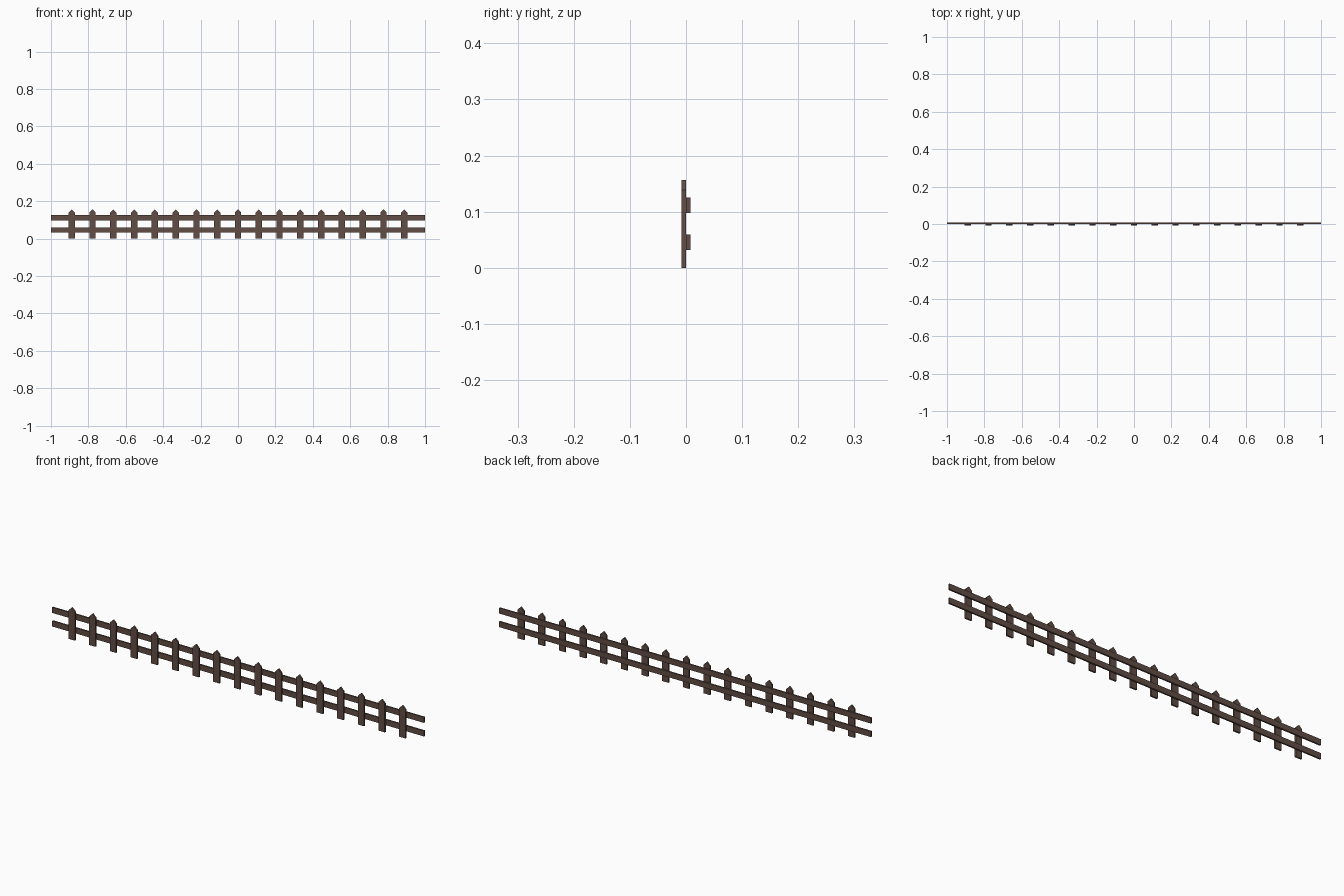
import bpy

if "Cube" in bpy.data.objects:
    bpy.data.objects.remove(bpy.data.objects["Cube"])

# Weathered brown wood
wood = bpy.data.materials.new("brown_wood")
wood.diffuse_color = (0.120, 0.075, 0.060, 1)
wood.use_nodes = True
wood.node_tree.nodes["Principled BSDF"].inputs["Base Color"].default_value = wood.diffuse_color


def extrude_profile(name, profile, y0, y1, x=0.0):
    """Extrude an x-z outline from y0 to y1."""
    n = len(profile)
    verts = [(px, y, pz) for y in (y0, y1) for px, pz in profile]
    faces = [tuple(range(n)), tuple(reversed(range(n, 2 * n)))]
    faces += [(i, i + n, (i + 1) % n + n, (i + 1) % n) for i in range(n)]
    mesh = bpy.data.meshes.new(name)
    mesh.from_pydata(verts, [], faces)
    mesh.materials.append(wood)
    obj = bpy.data.objects.new(name, mesh)
    obj.location.x = x
    bpy.context.collection.objects.link(obj)
    return obj


# Two long rails behind the pickets
for name, z0, z1 in (("lower_rail", 0.032, 0.059), ("upper_rail", 0.098, 0.125)):
    extrude_profile(name, [(-1, z0), (1, z0), (1, z1), (-1, z1)], 0.0, 0.008)

# Seventeen pointed pickets in front
W = 0.017
picket = [(-W, 0), (W, 0), (W, 0.139), (0, 0.156), (-W, 0.139)]
for i in range(-8, 9):
    extrude_profile(f"picket_{i + 9}", picket, -0.008, 0.0, i / 9)
